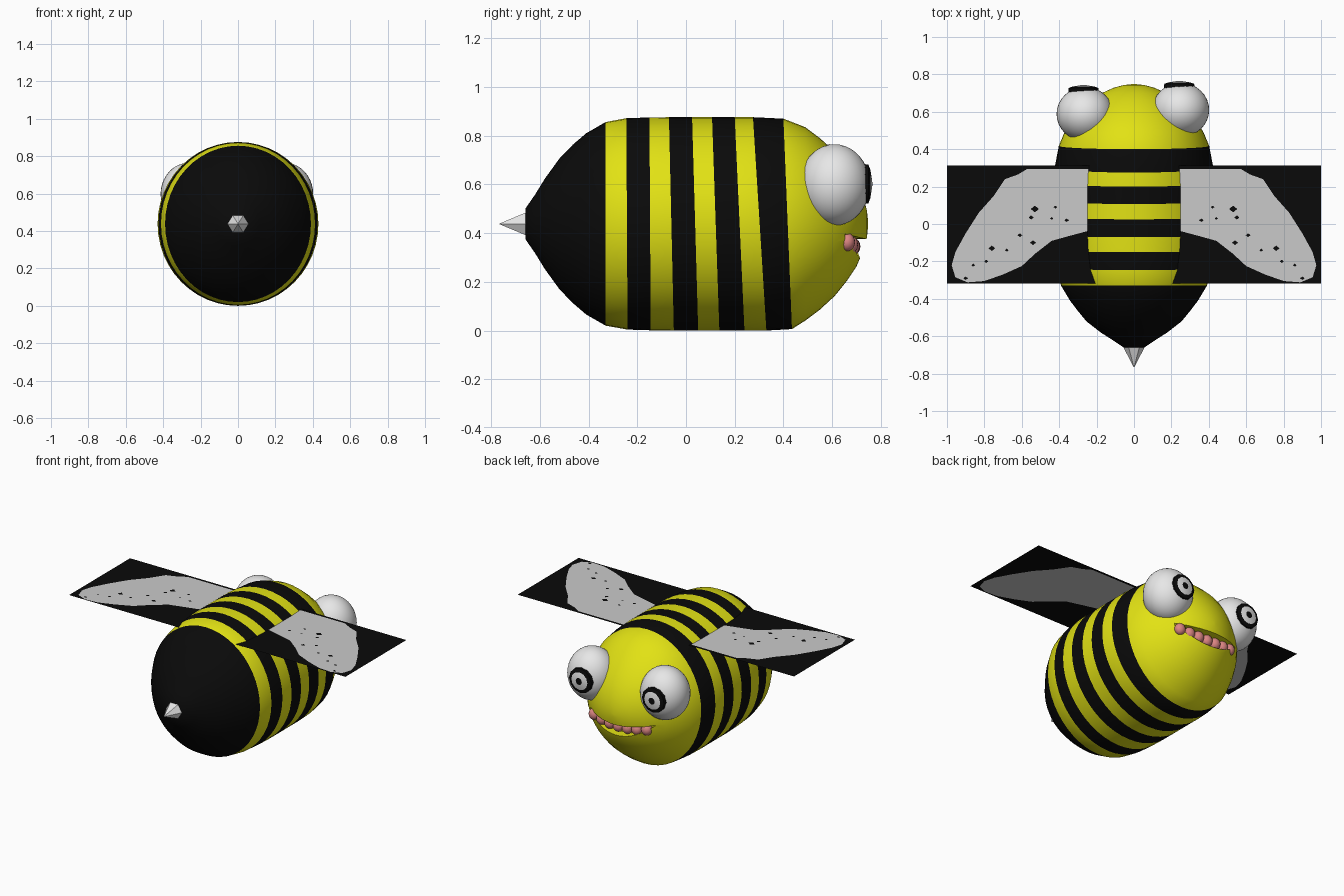
import bpy, bmesh, math

if "Cube" in bpy.data.objects:
    bpy.data.objects.remove(bpy.data.objects["Cube"])

def material(name, rgb):
    m = bpy.data.materials.new(name)
    m.diffuse_color = (*rgb, 1)
    m.use_nodes = True
    m.node_tree.nodes["Principled BSDF"].inputs["Base Color"].default_value = m.diffuse_color
    return m

BLACK = material("black", (0.003, 0.003, 0.003))
YELLOW = material("yellow", (0.76, 0.76, 0.007))
WHITE = material("white", (0.8, 0.8, 0.8))
GREY = material("wing_grey", (0.59, 0.59, 0.59))
PINK = material("pink", (0.72, 0.24, 0.23))
CZ = 0.438   # height of the body axis


def make(name, verts, faces, mats, ids=None, smooth=40):
    me = bpy.data.meshes.new(name)
    me.from_pydata(verts, [], faces)
    for m in mats:
        me.materials.append(m)
    for p, i in zip(me.polygons, ids or [0] * len(faces)):
        p.material_index = i
    bm = bmesh.new()
    bm.from_mesh(me)
    bmesh.ops.recalc_face_normals(bm, faces=bm.faces)
    bm.to_mesh(me)
    bm.free()
    ob = bpy.data.objects.new(name, me)
    bpy.context.collection.objects.link(ob)
    if smooth:
        shade(ob, smooth)
    return ob


def shade(ob, angle):
    bpy.ops.object.select_all(action='DESELECT')
    ob.select_set(True)
    bpy.context.view_layer.objects.active = ob
    bpy.ops.object.shade_smooth_by_angle(angle=math.radians(angle))


def lathe(name, rings, mats, seg, center=(0, 0, 0), smooth=40):
    """Rings along y: (y, radius x, radius z, lean at bottom, material of next band)."""
    cx, cy, cz = center
    verts, faces, ids = [], [], []
    for y, rx, rz, lean, _ in rings:
        for k in range(seg):
            a = 2 * math.pi * k / seg
            verts.append((cx + rx * math.cos(a),
                          cy + y + lean * (1 - math.sin(a)) / 2,
                          cz + rz * math.sin(a)))
    for i in range(len(rings) - 1):
        for k in range(seg):
            n = (k + 1) % seg
            faces.append((i * seg + k, i * seg + n, (i + 1) * seg + n, (i + 1) * seg + k))
            ids.append(rings[i][4])
    faces += [tuple(range(seg)), tuple(range((len(rings) - 1) * seg, len(rings) * seg))]
    ids += [rings[0][4], rings[-1][4]]
    return make(name, verts, faces, mats, ids, smooth)


def ball(name, loc, radii, mat, u=32, v=20):
    bpy.ops.mesh.primitive_uv_sphere_add(segments=u, ring_count=v, location=loc)
    ob = bpy.context.object
    ob.name = name
    ob.scale = radii
    ob.data.materials.append(mat)
    shade(ob, 60)
    return ob


# Striped body and head
body = lathe("body", [
    (-0.66, .055, .062, 0, 0), (-0.62, .115, .12, 0, 0), (-0.58, .178, .185, 0, 0),
    (-0.52, .255, .268, 0, 0), (-0.465, .30, .325, 0, 0), (-0.41, .342, .372, 0, 0),
    (-0.33, .39, .418, 0, 1), (-0.245, .412, .434, .005, 0),
    (-0.15, .425, .437, .005, 1), (-0.07, .43, .438, .02, 0),
    (0.025, .43, .438, .025, 1), (0.107, .43, .438, .03, 0),
    (0.20, .43, .438, .04, 1), (0.275, .424, .438, .055, 0),
    (0.40, .402, .432, .035, 1), (0.49, .372, .397, 0, 1), (0.55, .335, .352, 0, 1),
    (0.61, .285, .297, 0, 1), (0.66, .23, .235, 0, 1), (0.70, .172, .175, 0, 1),
    (0.728, .11, .11, 0, 1), (0.743, .055, .055, 0, 1), (0.748, .008, .008, 0, 1)],
    [BLACK, YELLOW], 48, (0, 0, CZ))

# Smiling mouth cut into the head
N, W, MX = 16, 0.25, 0.01
upper, lower = [], []
for i in range(N + 1):
    x = -W + 2 * W * i / N
    z = 0.376 + 0.4 * x * x
    upper.append((MX + x, z))
    if 0 < i < N:
        lower.append((MX + x, z - 0.08 * (1 - (x / W) ** 2)))
outline = upper + lower[::-1]
L = len(outline)
cutter = make("mouth_cutter",
              [(x, y, z) for y in (0.652, 0.85) for x, z in outline],
              [tuple(range(L)), tuple(range(L, 2 * L))] +
              [(i, (i + 1) % L, L + (i + 1) % L, L + i) for i in range(L)],
              [BLACK, YELLOW], [1] * (L + 2), None)
mod = body.modifiers.new("mouth", 'BOOLEAN')
mod.operation = 'DIFFERENCE'
mod.solver = 'EXACT'
mod.object = cutter
bpy.ops.object.select_all(action='DESELECT')
bpy.context.view_layer.objects.active = body
body.select_set(True)
bpy.ops.object.modifier_apply(modifier="mouth")
bpy.data.objects.remove(cutter)
shade(body, 40)

# Row of round teeth
for i in range(7):
    x = -0.19 + 0.38 * i / 6
    ball(f"tooth_{i + 1}", (MX + x, 0.684 - 0.6 * x * x, 0.345 + 0.5 * x * x),
         (.035, .032, .037), PINK, 16, 10)

# Bulging eyes with raised ringed pupils
for side, x, y in (("right", 0.25, 0.61), ("left", -0.262, 0.588)):
    ball(f"{side}_eye", (x, y, 0.598), (.152, .145, .167), WHITE)
    lathe(f"{side}_pupil", [
        (-0.03, .082, .082, 0, 0), (0.0, .080, .080, 0, 0), (0.008, .058, .058, 0, 1),
        (0.014, .022, .022, 0, 0), (0.016, .006, .006, 0, 0)],
        [BLACK, WHITE], 12, (x - 0.008, y + 0.139, 0.602))

# Six-sided stinger
lathe("stinger", [(-0.765, .002, .002, 0, 0), (-0.645, .064, .06, 0, 0)],
      [WHITE], 6, (0, 0, CZ), None)

# Flat wings: grey wing shape inset in a black sheet, with small black flecks
WZ = 0.795
edge = [(.2, .295), (.57, .295), (.62, .265), (.69, .24), (.75, .15), (.83, .06),
        (.90, -.05), (.955, -.15), (.975, -.22), (.955, -.285), (.89, -.312), (.80, -.305),
        (.70, -.27), (.60, -.225), (.53, -.16), (.44, -.09), (.35, -.065), (.2, -.025)]
sheet = [(.2, .312), (1, .312), (1, -.318), (.2, -.318)]
flecks = [(.53, .08, .022), (.55, .035, .014), (.42, .09, .010), (.36, .02, .012),
          (.44, .03, .009), (.54, -.10, .016), (.61, -.06, .013), (.68, -.14, .010),
          (.76, -.13, .018), (.79, -.20, .011), (.86, -.22, .010), (.90, -.29, .012)]
for side, s in (("right", 1), ("left", -1)):
    n = len(edge)
    make(f"{side}_wing", [(s * x, y, WZ) for x, y in edge + sheet],
         [tuple(range(n)), tuple(range(n - 1, -1, -1)) + tuple(range(n, n + 4))],
         [GREY, BLACK], [0, 1], None)
    verts, faces = [], []
    for x, y, r in flecks:
        b = len(verts)
        for dx, dy in ((-r, 0), (0, -r), (r, 0), (0, r)):
            verts.append((s * (x + dx), y + dy * 0.8, WZ + 0.002))
        faces.append((b, b + 1, b + 2, b + 3))
    make(f"{side}_wing_flecks", verts, faces, [BLACK], None, None)
